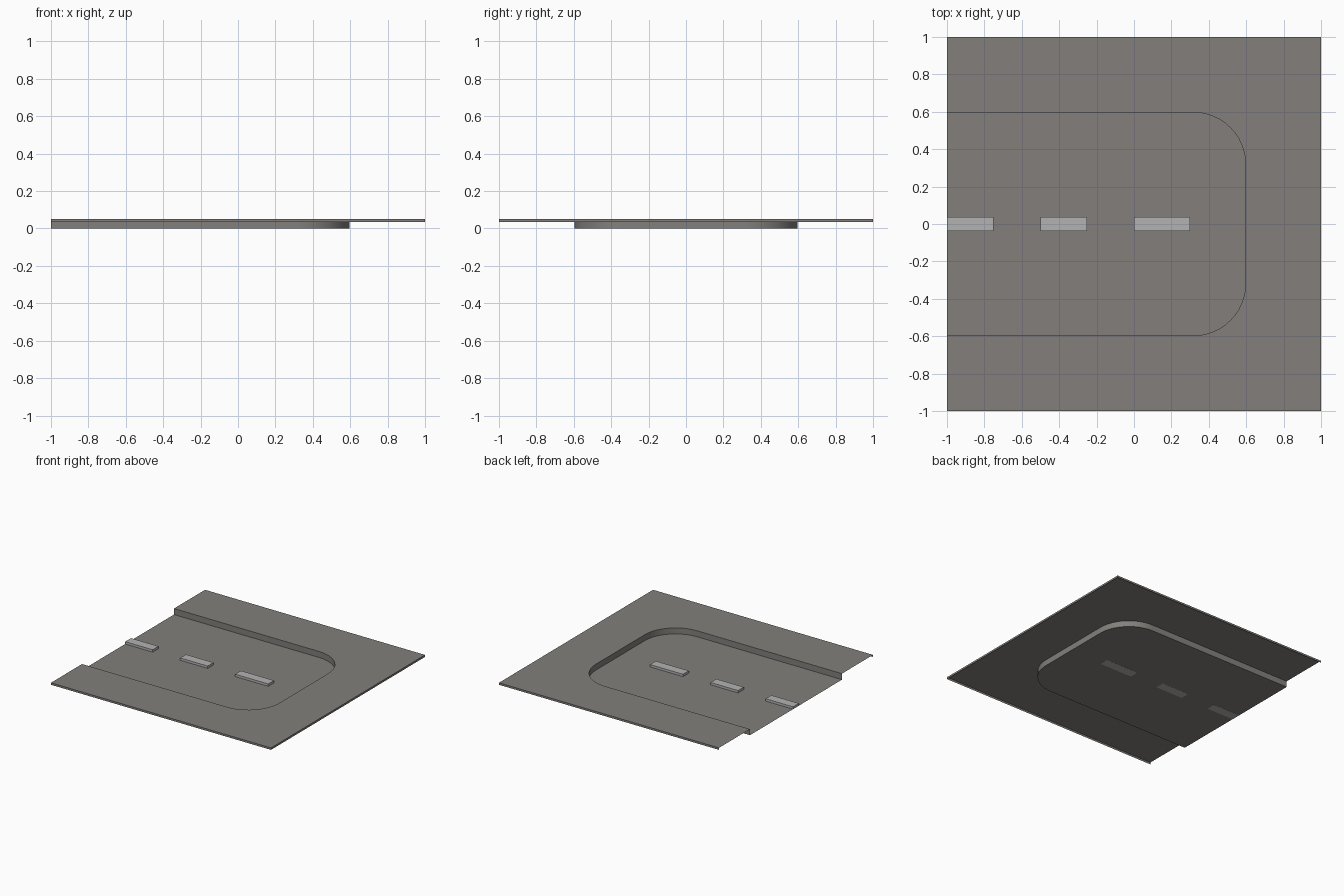
import bpy, bmesh, math

if "Cube" in bpy.data.objects:
    bpy.data.objects.remove(bpy.data.objects["Cube"])

TOP, LIP, FLOOR = 0.05, 0.0335, 0.0005   # ground level, bottom of outer lip, road level


def material(name, rgb):
    m = bpy.data.materials.new(name)
    m.diffuse_color = (*rgb, 1)
    m.use_nodes = True
    m.node_tree.nodes["Principled BSDF"].inputs["Base Color"].default_value = m.diffuse_color
    return m


asphalt = material("warm grey asphalt", (0.225, 0.212, 0.2))
paint = material("light grey paint", (0.45, 0.45, 0.45))


def finish(name, bm, mat):
    me = bpy.data.meshes.new(name)
    bm.to_mesh(me)
    bm.free()
    ob = bpy.data.objects.new(name, me)
    bpy.context.collection.objects.link(ob)
    me.materials.append(mat)
    return ob


# Edge of the sunken road: open at the left, rounded corners at the right end
R, W = 0.28, 0.597
N = 12
path = [(-1, -W)]
for cy, start in ((-W + R, -90), (W - R, 0)):
    for i in range(N + 1):
        a = math.radians(start + 90 * i / N)
        path.append((W - R + R * math.cos(a), cy + R * math.sin(a)))
path.append((-1, W))

outer = [(-1, -1), (1, -1), (1, 1), (-1, 1)]


def ring(bm, pts, z):
    return [bm.verts.new((x, y, z)) for x, y in pts]


def strip(bm, a, b):
    return [bm.faces.new((a[i], a[i + 1], b[i + 1], b[i])) for i in range(len(a) - 1)]


# Ground, outer lip, road walls and road floor as one folded sheet
bm = bmesh.new()
low, high = ring(bm, path, FLOOR), ring(bm, path, TOP)
edge, lip = ring(bm, outer, TOP), ring(bm, outer, LIP)
bm.faces.new(low)
# Ground around the road: one strip per side, split at the arc middles
k = len(path) // 2 - 1
first, last = 1 + N // 2, 1 + N + 1 + N // 2
bm.faces.new([edge[0], edge[1]] + high[first::-1])
bm.faces.new([edge[1], edge[2]] + high[last:first - 1:-1])
bm.faces.new([edge[2], edge[3]] + high[:last - 1:-1])
for f in strip(bm, high, low):
    f.smooth = True
strip(bm, lip, edge)
bm.normal_update()
big = [f for f in bm.faces if len(f.verts) > 4]
bmesh.ops.triangulate(bm, faces=big, ngon_method='EAR_CLIP')
bm.normal_update()
# Smooth walls only: keep every fold crisp
for e in bm.edges:
    if len(e.link_faces) == 2 and e.calc_face_angle(0) > 0.6:
        e.smooth = False
finish("road_tile", bm, asphalt)

# Painted centre-line dashes
for i, (x0, x1) in enumerate(((-1, -0.75), (-0.5, -0.25), (0, 0.3))):
    bm = bmesh.new()
    bmesh.ops.create_cube(bm, size=1)
    bmesh.ops.scale(bm, vec=(x1 - x0, 0.075, 0.02), verts=bm.verts)
    bmesh.ops.translate(bm, vec=((x0 + x1) / 2, 0.001, 0.01), verts=bm.verts)
    finish(f"centre_dash_{i + 1}", bm, paint)
